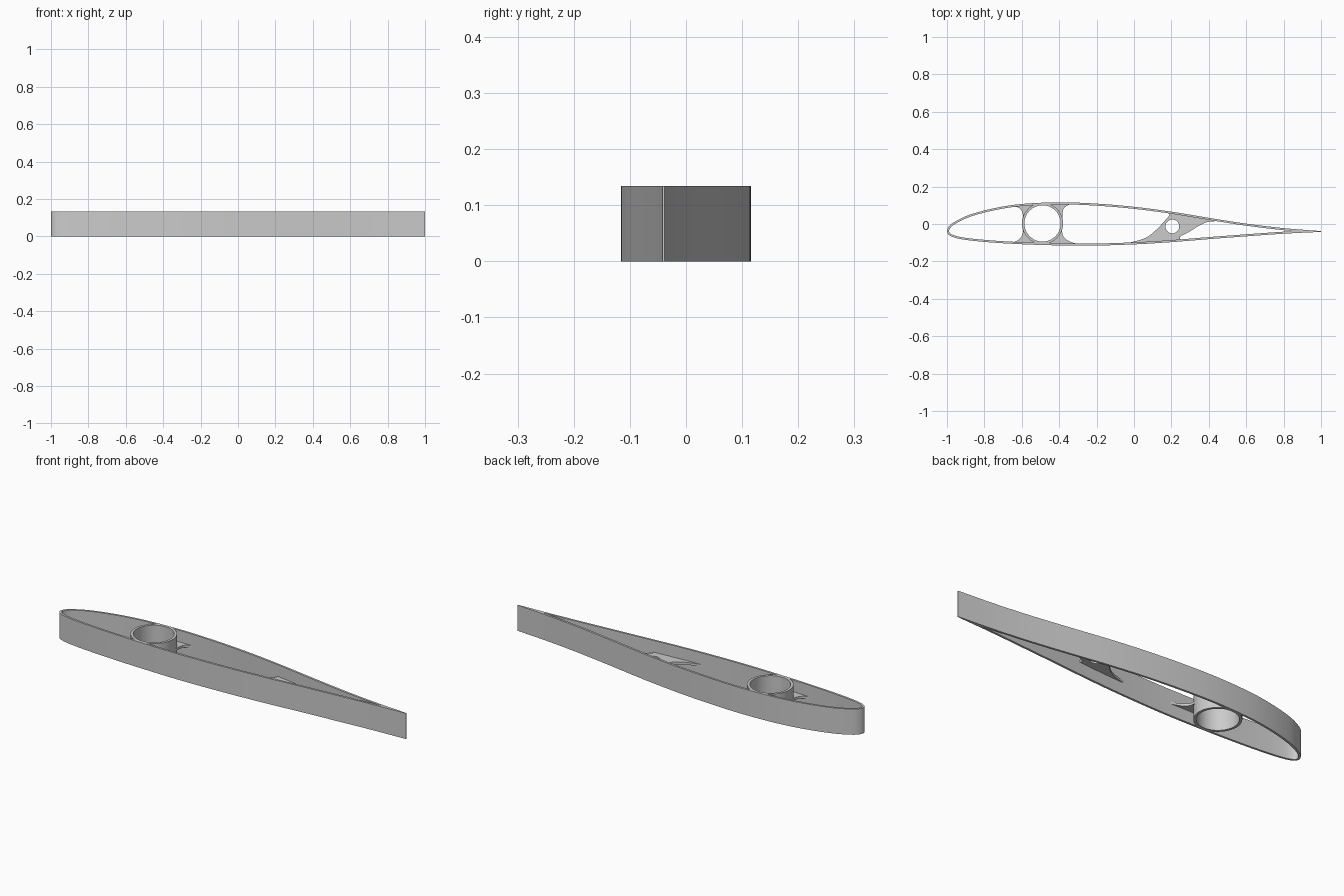
import bpy
import bmesh
from math import cos, sin, pi, radians
from mathutils import Vector

HEIGHT = 0.134
SKIN = 0.011
WEB_Z, WEB_T = 0.067, 0.012

cube = bpy.data.objects.get("Cube")
if cube:
    bpy.data.objects.remove(cube, do_unlink=True)


def smooth(points, steps=6):
    """Open Catmull-Rom curve through the points."""
    p = [Vector(q) for q in points]
    p = [2 * p[0] - p[1]] + p + [2 * p[-1] - p[-2]]
    out = []
    for a, b, c, d in zip(p, p[1:], p[2:], p[3:]):
        for i in range(steps):
            t = i / steps
            out.append(0.5 * (2 * b + (c - a) * t + (2 * a - 5 * b + 4 * c - d) * t**2
                              + (3 * b - a - 3 * c + d) * t**3))
    return out + [p[-2]]


def circle(centre, radius, count=64):
    return [Vector((centre[0] + radius * cos(2 * pi * i / count),
                    centre[1] + radius * sin(2 * pi * i / count))) for i in range(count)]


def inset(loop, distance):
    """Shift a counter-clockwise loop inwards."""
    out = []
    for i, p in enumerate(loop):
        t = (loop[(i + 1) % len(loop)] - loop[i - 1]).normalized()
        out.append(p + distance * Vector((-t.y, t.x)))
    return out


def plate(name, loops, z_mid, thickness):
    """Extrude an outline with optional holes."""
    curve = bpy.data.curves.new(name, 'CURVE')
    curve.dimensions = '2D'
    curve.fill_mode = 'BOTH'
    curve.extrude = thickness / 2
    for loop in loops:
        spline = curve.splines.new('POLY')
        spline.points.add(len(loop) - 1)
        for point, co in zip(spline.points, loop):
            point.co = (co.x, co.y, 0, 1)
        spline.use_cyclic_u = True
    obj = bpy.data.objects.new(name, curve)
    bpy.context.collection.objects.link(obj)
    obj.location.z = z_mid
    bpy.ops.object.select_all(action='DESELECT')
    obj.select_set(True)
    bpy.context.view_layer.objects.active = obj
    bpy.ops.object.convert(target='MESH')
    obj = bpy.context.object
    bm = bmesh.new()
    bm.from_mesh(obj.data)
    bmesh.ops.remove_doubles(bm, verts=bm.verts, dist=0.00001)
    bmesh.ops.recalc_face_normals(bm, faces=bm.faces)
    bm.to_mesh(obj.data)
    bm.free()
    bpy.ops.object.shade_smooth_by_angle(angle=radians(30))
    return obj


# Wing section outline, from trailing edge over the top and back underneath
outline = smooth([
    (1, -.038), (.8, -.022), (.6, .002), (.4, .033), (.2, .066), (0, .092),
    (-.2, .109), (-.4, .116), (-.6, .107), (-.75, .084), (-.88, .049),
    (-.96, .011), (-.99, -.014), (-1, -.04), (-.985, -.062), (-.94, -.078),
    (-.85, -.091), (-.7, -.103), (-.5, -.112), (-.25, -.116), (0, -.109),
    (.2, -.097), (.4, -.081), (.6, -.066), (.8, -.052), (1, -.042)])
hollow = [p for p in inset(outline, SKIN) if p.x < .87]
plate("outer_skin", [outline, hollow], HEIGHT / 2, HEIGHT)

# Spar tube
tube = (-.489, .003)
plate("spar_tube", [circle(tube, .11), circle(tube, .097)], HEIGHT / 2, HEIGHT)

# Thin web bracing the tube against the skin
left_edge = smooth([(-.65, .096), (-.612, .084), (-.594, .05), (-.596, .003),
                    (-.594, -.045), (-.612, -.08), (-.65, -.1)])
right_edge = smooth([(-.28, -.11), (-.34, -.095), (-.38, -.062), (-.383, .003),
                     (-.382, .06), (-.37, .09), (-.335, .108)])
plate("tube_web", [left_edge + [Vector((-.5, -.107))] + right_edge + [Vector((-.45, .11))],
                   circle(tube, .1)], WEB_Z, WEB_T)

# Rear web with a round hole
front_edge = smooth([(.185, .064), (.188, .046), (.165, .018), (.12, -.03),
                     (.06, -.075), (-.04, -.104)])
rear_edge = smooth([(.25, -.088), (.247, -.068), (.29, -.045), (.35, -.008),
                    (.4, .012), (.48, .016)])
plate("rear_web", [front_edge + rear_edge, circle((.205, -.013), .037, 32)], WEB_Z, WEB_T)
